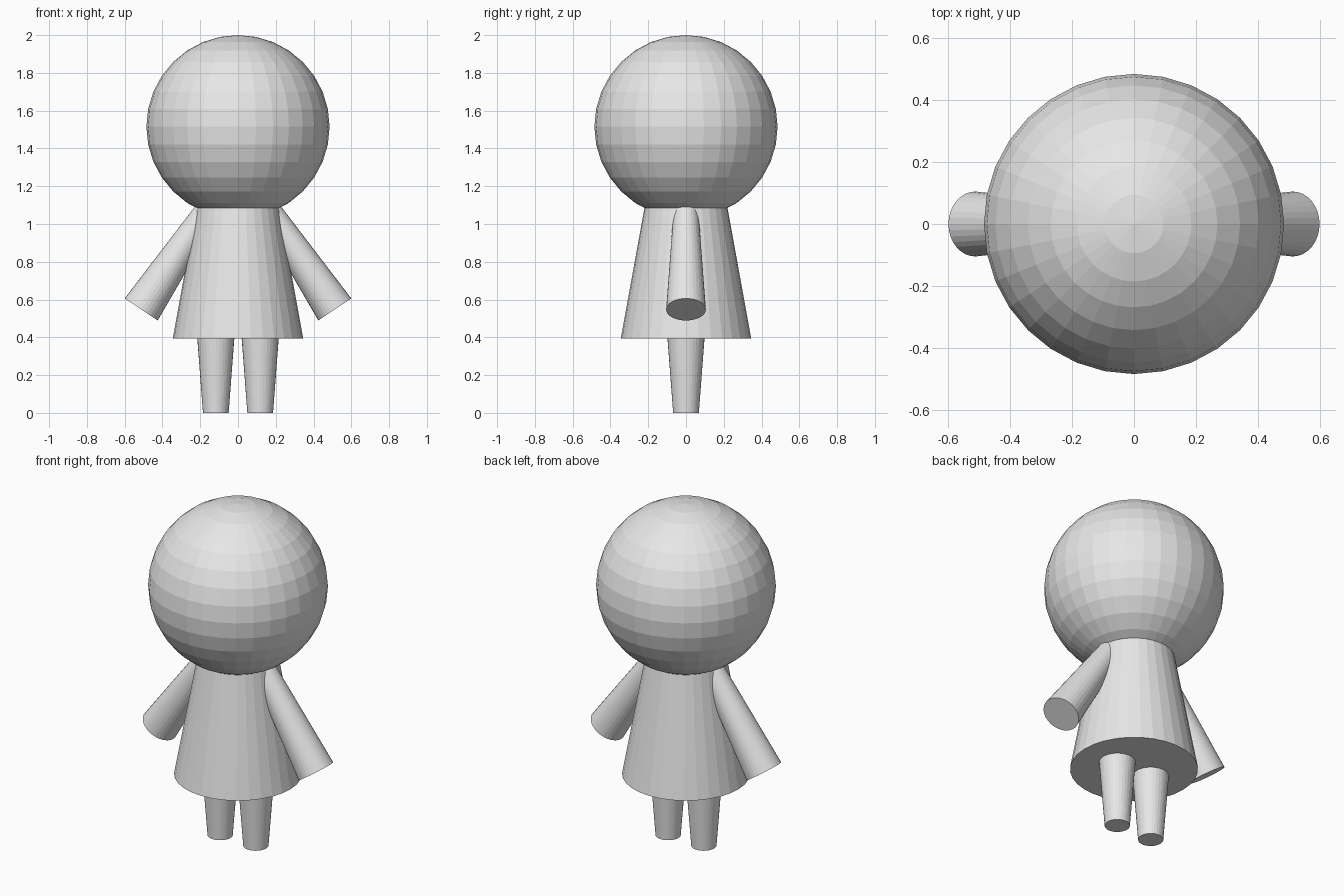
import bpy
from mathutils import Vector

if "Cube" in bpy.data.objects:
    bpy.data.objects.remove(bpy.data.objects["Cube"], do_unlink=True)

# Single plain colour
grey = bpy.data.materials.new("light_grey")
grey.use_nodes = True
grey.diffuse_color = (0.8, 0.8, 0.8, 1)
grey.node_tree.nodes["Principled BSDF"].inputs["Base Color"].default_value = (0.8, 0.8, 0.8, 1)


def finish(name):
    obj = bpy.context.object
    obj.name = name
    obj.data.name = name
    obj.data.materials.clear()
    obj.data.materials.append(grey)
    return obj


def taper(name, start, end, r_start, r_end):
    """Capped, flat-shaded cone between two points."""
    start, end = Vector(start), Vector(end)
    axis = end - start
    bpy.ops.mesh.primitive_cone_add(
        vertices=32, radius1=r_start, radius2=r_end, depth=axis.length,
        location=(start + end) / 2,
        rotation=axis.to_track_quat('Z', 'Y').to_euler())
    return finish(name)


# Head
bpy.ops.mesh.primitive_uv_sphere_add(segments=32, ring_count=16, radius=0.485,
                                     location=(0, 0, 1.515))
finish("head")

# Dress-shaped body, its top tucked into the head
taper("body", (0, 0, 0.395), (0, 0, 1.14), 0.345, 0.21)

# Arms and legs, widening away from the shoulder and towards the hip
for side, s in (("left", 1), ("right", -1)):
    taper(side + "_arm", (s * 0.5125, 0, 0.5475), (s * 0.123, 0, 1.13), 0.105, 0.061)
    taper(side + "_leg", (s * 0.1175, 0, 0), (s * 0.1175, 0, 0.46), 0.068, 0.103)
